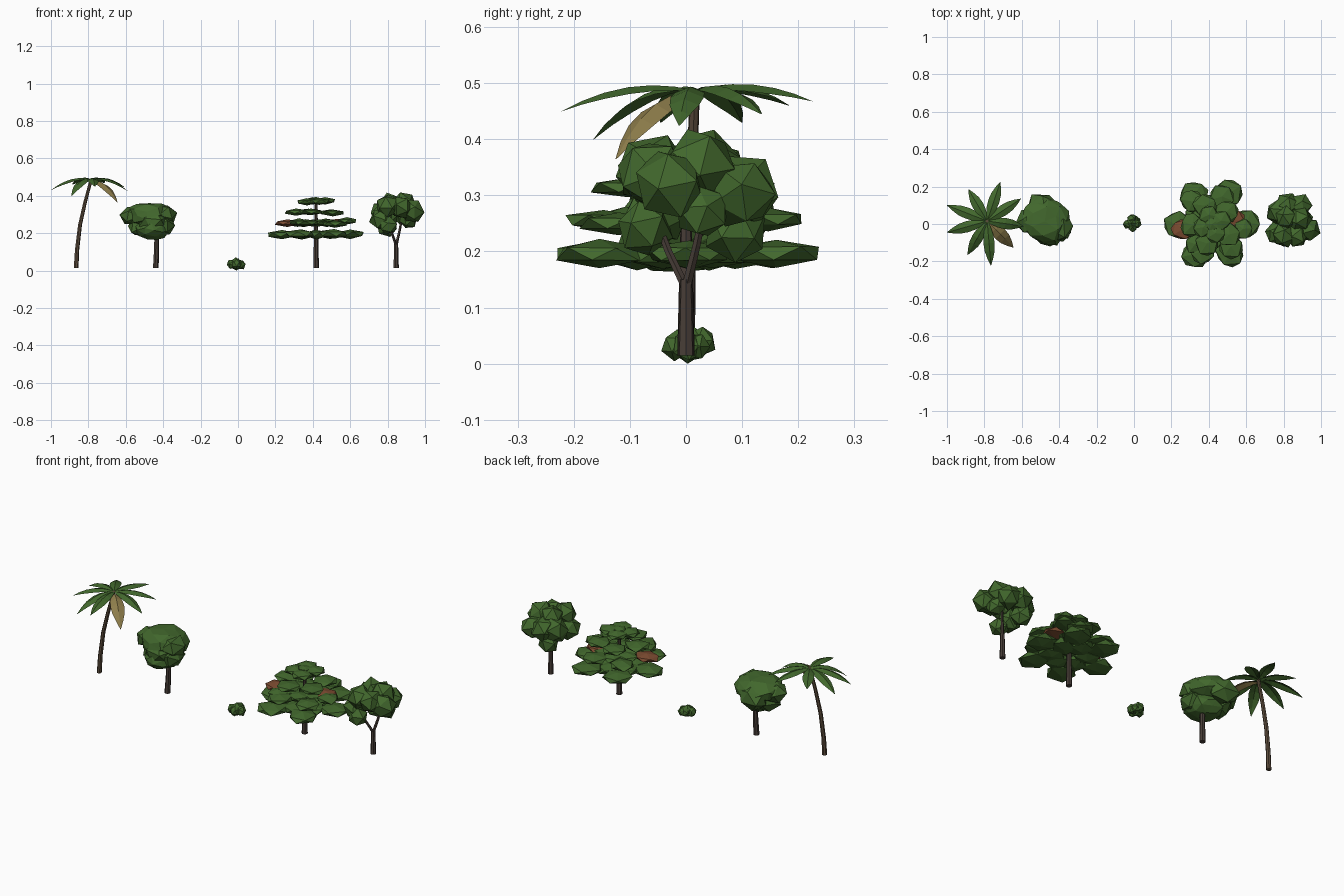
import bpy, bmesh, math, random
from mathutils import Vector, Matrix, Euler

random.seed(4)
cube = bpy.data.objects.get("Cube")
if cube:
    bpy.data.objects.remove(cube, do_unlink=True)


def material(name, rgb):
    m = bpy.data.materials.new(name)
    m.use_nodes = True
    m.diffuse_color = (*rgb, 1)
    m.node_tree.nodes["Principled BSDF"].inputs["Base Color"].default_value = (*rgb, 1)
    return m


green = material("leaf green", (0.054, 0.138, 0.026))
bark = material("dark bark", (0.065, 0.048, 0.039))
palm_bark = material("palm bark", (0.107, 0.072, 0.045))
straw = material("dry straw", (0.27, 0.205, 0.07))
rust = material("dry rust", (0.2, 0.07, 0.03))


def finish(bm, name, *mats):
    mesh = bpy.data.meshes.new(name)
    bm.to_mesh(mesh)
    bm.free()
    for m in mats:
        mesh.materials.append(m)
    ob = bpy.data.objects.new(name, mesh)
    bpy.context.collection.objects.link(ob)


def tube(bm, points, r0, r1, sides=7):
    """Tapered faceted stem through the given points."""
    rings = []
    for i, p in enumerate(points):
        r = r0 + (r1 - r0) * i / (len(points) - 1)
        rings.append([bm.verts.new(Vector(p) + Vector((r * math.cos(a), r * math.sin(a), 0)))
                      for a in (math.tau * k / sides for k in range(sides))])
    for low, high in zip(rings, rings[1:]):
        for k in range(sides):
            j = (k + 1) % sides
            bm.faces.new((low[k], low[j], high[j], high[k]))
    bm.faces.new(rings[0][::-1])
    bm.faces.new(rings[-1])


def blob(bm, centre, size, detail=1, turn=None, mat=0):
    """Irregular faceted leaf clump; turn fixes its heading around z."""
    if turn is None:
        spin = Euler([random.uniform(0, math.tau) for _ in range(3)]).to_matrix()
        heading = Matrix.Identity(3)
    else:
        spin = Matrix.Rotation(random.uniform(0, math.tau), 3, 'Z')
        heading = Matrix.Rotation(turn, 3, 'Z')
    verts = bmesh.ops.create_icosphere(bm, subdivisions=detail, radius=1)["verts"]
    for v in verts:
        p = spin @ v.co * random.uniform(0.9, 1.1)
        p = Vector((p.x * size[0], p.y * size[1], p.z * size[2]))
        v.co = heading @ p + Vector(centre)
    for f in {f for v in verts for f in v.link_faces}:
        f.material_index = mat


def round_blobs(bm, rows):
    for x, y, z, r in rows:
        blob(bm, (x, y, z), (r, r, r))


def frond(bm, root, tip, width, mat):
    """Drooping leaf blade with a raised mid rib."""
    root, tip = Vector(root), Vector(tip)
    out = tip - root
    side = Vector((-out.y, out.x, 0)).normalized()
    rise, drop = 0.06, root.z - tip.z
    rows = []
    for t, w in zip((0, 0.15, 0.32, 0.5, 0.68, 0.85, 1), (0.2, 0.55, 0.88, 1, 0.88, 0.5, 0.03)):
        mid = root.lerp(tip, t)
        mid.z = root.z + rise * t - (rise + drop) * t * t
        edge = side * width * w
        fall = Vector((0, 0, width * w * 0.4))
        rows.append([bm.verts.new(q) for q in (mid - edge - fall, mid, mid + edge - fall)])
    for a, b in zip(rows, rows[1:]):
        for k in (0, 1):
            bm.faces.new((a[k], b[k], b[k + 1], a[k + 1])).material_index = mat


# Palm: curved trunk and nine fronds, one of them dry
bm = bmesh.new()
tube(bm, [(-0.866, 0, 0.015), (-0.861, 0.002, 0.11), (-0.845, 0.006, 0.245),
          (-0.818, 0.011, 0.365), (-0.785, 0.016, 0.488)], 0.013, 0.009)
finish(bm, "palm_trunk", palm_bark)

bm = bmesh.new()
tips = [(-0.715, 0.225, 0.468), (-0.885, 0.185, 0.46), (-1.0, 0.1, 0.43),
        (-1.0, -0.045, 0.43), (-0.89, -0.165, 0.40), (-0.765, -0.222, 0.45),
        (-0.59, -0.012, 0.425), (-0.605, 0.135, 0.445)]
for tip in tips:
    frond(bm, (-0.785, 0.016, 0.487), tip, 0.03, 0)
frond(bm, (-0.785, 0.016, 0.475), (-0.645, -0.125, 0.365), 0.036, 1)
finish(bm, "palm_fronds", green, straw)

# Round tree: stem with a wide domed crown
bm = bmesh.new()
tube(bm, [(-0.44, 0, 0.015), (-0.437, 0.003, 0.1), (-0.434, 0.005, 0.24)], 0.016, 0.012)
finish(bm, "round_tree_trunk", bark)

bm = bmesh.new()
for centre, size, detail in (
        ((-0.47, 0.02, 0.298), (0.13, 0.125, 0.068), 2),
        ((-0.567, 0.015, 0.292), (0.068, 0.08, 0.055), 1),
        ((-0.392, -0.012, 0.295), (0.074, 0.088, 0.06), 1),
        ((-0.49, 0.105, 0.275), (0.09, 0.062, 0.068), 1),
        ((-0.45, -0.06, 0.262), (0.09, 0.065, 0.068), 1),
        ((-0.395, -0.03, 0.24), (0.065, 0.075, 0.06), 1),
        ((-0.525, 0.02, 0.235), (0.068, 0.08, 0.06), 1),
        ((-0.455, -0.012, 0.222), (0.095, 0.1, 0.06), 2)):
    blob(bm, centre, size, detail)
finish(bm, "round_tree_crown", green)

# Bush
bm = bmesh.new()
round_blobs(bm, [(-0.01, 0.005, 0.035, 0.034), (-0.034, 0, 0.034, 0.027), (0.014, 0.004, 0.032, 0.028),
                 (-0.01, 0.027, 0.039, 0.028), (-0.008, -0.018, 0.033, 0.027), (0.008, 0.02, 0.03, 0.026)])
finish(bm, "bush", green)

# Tiered tree: straight trunk and flat leaf pads in rings
cx = 0.417
bm = bmesh.new()
tube(bm, [(cx, 0, 0.015), (cx, 0, 0.2), (cx, 0, 0.37)], 0.016, 0.007)
finish(bm, "tiered_tree_trunk", bark)

bm = bmesh.new()


def pad(degrees, ring, z, length, width, thick, mat=0):
    a = math.radians(degrees)
    blob(bm, (cx + ring * math.cos(a), ring * math.sin(a), z), (length, width, thick), 1, a, mat)


# height, ring radius, pad size, pad thickness, pad count, start angle
for tier, (z, ring, size, thick, count, start) in enumerate((
        (0.193, 0.182, 0.085, 0.025, 6, 2), (0.254, 0.156, 0.073, 0.02, 6, 10),
        (0.313, 0.106, 0.07, 0.018, 5, 40), (0.37, 0.052, 0.06, 0.019, 4, 20))):
    for i in range(count):
        a = start + 360 * i / count
        dry = tier == 1 and i in (0, 3)
        reach = 0.75 if tier == 1 and i == 0 else 1
        pad(a, ring * reach, z + random.uniform(-0.004, 0.004), size,
            size * (0.9 if dry else 0.98), thick, int(dry))
        # inner pads fill the wide lower rings
        if tier < 2:
            pad(a + 30, ring * 0.48, z, size * 0.85, size * 0.75, thick)
# side pads overlapping the dry ones
pad(230, 0.14, 0.258, 0.06, 0.06, 0.02)
pad(-9, 0.168, 0.265, 0.056, 0.066, 0.02)
blob(bm, (cx, 0, 0.378), (0.04, 0.04, 0.016), 1, 0)
finish(bm, "tiered_tree_pads", green, rust)

# Forked tree: trunk, branches and clustered crown
bm = bmesh.new()
fork = (0.845, 0, 0.135)
tube(bm, [(0.845, 0, 0.015), (0.845, 0, 0.08), (0.845, 0, 0.15)], 0.015, 0.011)
for end in ((0.80, -0.062, 0.28), (0.88, 0.037, 0.30)):
    tube(bm, [fork, Vector(fork).lerp(Vector(end), 0.5) + Vector((0, 0, -0.008)), end],
         0.009, 0.006, 5)
finish(bm, "forked_tree_trunk", bark)

bm = bmesh.new()
round_blobs(bm, [(0.80, -0.075, 0.24, 0.052), (0.797, 0.088, 0.237, 0.055), (0.765, -0.045, 0.275, 0.062),
                 (0.885, 0.098, 0.305, 0.066), (0.82, 0.1, 0.31, 0.066), (0.77, 0.06, 0.305, 0.07),
                 (0.885, 0.025, 0.352, 0.07), (0.93, -0.03, 0.318, 0.068), (0.80, -0.06, 0.342, 0.066),
                 (0.815, 0.03, 0.355, 0.064), (0.87, -0.06, 0.338, 0.062), (0.91, 0.03, 0.272, 0.052)])
finish(bm, "forked_tree_crown", green)
